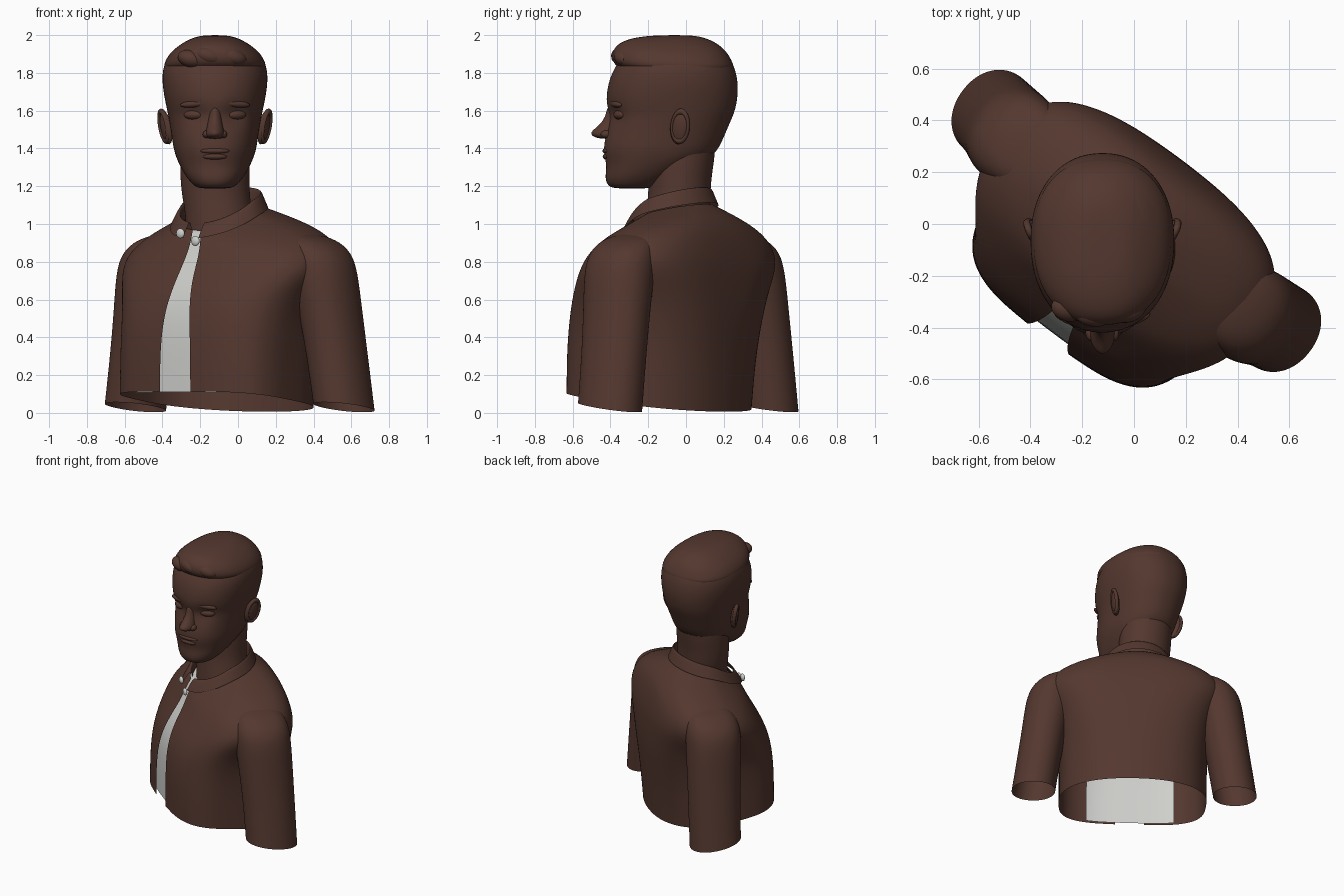
import bpy, bmesh, math
from mathutils import Matrix, Euler

if "Cube" in bpy.data.objects:
    bpy.data.objects.remove(bpy.data.objects["Cube"])


def material(name, rgb):
    m = bpy.data.materials.new(name)
    m.diffuse_color = (*rgb, 1)
    m.use_nodes = True
    m.node_tree.nodes["Principled BSDF"].inputs["Base Color"].default_value = m.diffuse_color
    return m


BROWN = material("dark_brown", (0.088, 0.039, 0.028))
WHITE = material("shirt_white", (0.62, 0.62, 0.60))
YAW = -math.atan2(0.6, 0.8)      # the body is turned, the head looks ahead
HX = -0.122                      # centre line of the head


def finish(name, bm, mat, subdiv=0):
    bmesh.ops.recalc_face_normals(bm, faces=bm.faces)
    me = bpy.data.meshes.new(name)
    bm.to_mesh(me)
    bm.free()
    me.materials.append(mat)
    for p in me.polygons:
        p.use_smooth = True
    ob = bpy.data.objects.new(name, me)
    bpy.context.collection.objects.link(ob)
    if subdiv:
        mod = ob.modifiers.new("smooth", 'SUBSURF')
        mod.levels = mod.render_levels = subdiv
        mod.boundary_smooth = 'PRESERVE_CORNERS'
    return ob


def power(x, e):
    return math.copysign(abs(x) ** e, x)


def loft(name, rings, mat, yaw=0.0, gaps=None, panel=False, caps="", seg=28):
    """Skin superellipse rings (z, tilt, half width, front, back, exponent, centre x).
    The exponent may be a (front, back) pair.
    gaps: half width of the front opening, or of the strip itself if panel."""
    bm = bmesh.new()
    rot = Matrix.Rotation(yaw, 3, 'Z')
    rows = []
    for i, (z, k, a, f, b, n, cx) in enumerate(rings):
        nf, nb = n if isinstance(n, tuple) else (n, n)
        t0 = math.asin(min(1, gaps[i] / a) ** (nf / 2)) if gaps else 0
        lo, hi = (-t0, t0) if panel else (t0, 2 * math.pi - t0)
        mid, h = (f + b) / 2, (b - f) / 2
        row = []
        for j in range(seg + (1 if gaps else 0)):
            t = lo + (hi - lo) * j / seg
            e = 2 / (nf if math.cos(t) > 0 else nb)
            d = -h * power(math.cos(t), e)
            dz = k * d * (0.5 if k > 0 and d > 0 else 1)
            v = bm.verts.new((cx + a * power(math.sin(t), e), mid + d, z + dz))
            v.co = rot @ v.co
            row.append(v)
        rows.append(row)
    for r0, r1 in zip(rows, rows[1:]):
        for j in range(seg):
            k = (j + 1) % len(r0)
            bm.faces.new((r0[j], r0[k], r1[k], r1[j]))
    if "b" in caps:
        bm.faces.new(rows[0])
    if "t" in caps:
        bm.faces.new(rows[-1])
    return finish(name, bm, mat, 2)


def ellipsoid(name, loc, size, mat=BROWN, rot=(0, 0, 0)):
    bm = bmesh.new()
    bmesh.ops.create_uvsphere(bm, u_segments=20, v_segments=12, radius=1)
    bm.transform(Matrix.LocRotScale(loc, Euler(rot), size))
    return finish(name, bm, mat)


def head_loft(name, rows, caps="bt", n=2.2, seg=28):
    return loft(name, [(z, 0, a, f, b, n, HX) for z, a, f, b in rows], BROWN, caps=caps, seg=seg)


# Jacket body, open at the bottom and down the front, widening into the shoulders
torso = [
    (0.06, -0.13, 0.505, -0.555, 0.27, (3.5, 2.2), 0),
    (0.30, -0.05, 0.505, -0.555, 0.29, (3.5, 2.3), 0),
    (0.50, 0.00, 0.515, -0.545, 0.31, (3.2, 2.6), 0),
    (0.65, 0.05, 0.56, -0.51, 0.31, (2.8, 2.9), 0),
    (0.77, 0.10, 0.63, -0.46, 0.305, (2.3, 3.1), 0),
    (0.87, 0.18, 0.61, -0.415, 0.28, (2.2, 2.9), 0),
    (0.95, 0.24, 0.51, -0.385, 0.25, (2.1, 2.5), 0),
    (1.01, 0.32, 0.36, -0.36, 0.195, (2, 2.2), -0.01),
    (1.06, 0.42, 0.22, -0.32, 0.11, 2, -0.03)]
loft("jacket_body", torso, BROWN, YAW, gaps=[.1, .1, .085, .065, .05, .042, .035, .03, .03], seg=44)

# Shirt front behind the jacket opening
inner = [(z, k, a - .03, f + .03, b - .03, n, cx) for z, k, a, f, b, n, cx in torso]
inner.append((1.0, 0.42, 0.17, -0.23, 0.08, 2, -0.03))
loft("shirt_front", inner, WHITE, YAW, gaps=[.3] * 7 + [.24, .17, .15], panel=True, seg=16)

# Folded collar, high at the nape and low in front
loft("collar", [
    (1.05, 0.50, 0.265, -0.38, 0.125, 2, -0.03),
    (1.10, 0.56, 0.242, -0.355, 0.105, 2, -0.03),
    (1.135, 0.62, 0.226, -0.33, 0.09, 2, -0.03),
    (1.13, 0.62, 0.216, -0.315, 0.08, 2, -0.03),
    (1.04, 0.45, 0.21, -0.305, 0.075, 2, -0.03)],
    BROWN, YAW, gaps=[.05, .05, .05, .05, .05], seg=36)

# Two small buttons below the collar
turn = Matrix.Rotation(YAW, 3, 'Z')
for i, p in enumerate([(-0.10, -0.375, 0.95), (0.005, -0.383, 0.91)]):
    co = turn @ Matrix.Translation(p).to_translation()
    ellipsoid(f"button_{i + 1}", co, (0.026, 0.014, 0.026), WHITE, (0, 0, YAW))

# Short sleeves, open at the hem: (z, tilt, centre x, centre y, radius x, radius y)
sleeve = [(0.03, -.15, .69, .015, .15, .178), (0.30, -.05, .65, .01, .15, .18),
          (0.55, 0, .61, .0, .155, .187), (0.75, 0, .575, -.01, .167, .195),
          (0.85, 0, .545, -.01, .16, .185), (0.92, 0, .49, -.01, .125, .15),
          (0.955, 0, .42, -.01, .05, .07)]
for side, label in ((1, "left"), (-1, "right")):
    loft(f"sleeve_{label}", [(z, k, ru, cv - rv, cv + rv, 2.1, side * cu)
                             for z, k, cu, cv, ru, rv in sleeve], BROWN, YAW, caps="t")

# Neck
loft("neck", [(0.92, 0, 0.19, -0.23, 0.11, 2, -0.085), (1.05, 0, 0.178, -0.215, 0.12, 2, -0.10),
              (1.15, 0, 0.18, -0.20, 0.13, 2, -0.118), (1.25, 0, 0.185, -0.20, 0.136, 2, HX),
              (1.33, 0, 0.185, -0.20, 0.15, 2, HX), (1.45, 0, 0.18, -0.20, 0.16, 2, HX)], BROWN)

# Skull and face, with shallow hollows pressed in at the eyes
head = head_loft("head", [
    (1.187, .075, -.375, -.20), (1.20, .11, -.415, -.14), (1.245, .15, -.43, -.06),
    (1.30, .182, -.42, .04), (1.35, .205, -.43, .13), (1.40, .22, -.438, .175),
    (1.47, .23, -.425, .205), (1.54, .242, -.41, .235), (1.585, .25, -.408, .255),
    (1.64, .262, -.425, .27), (1.72, .277, -.418, .278), (1.80, .281, -.395, .268),
    (1.87, .262, -.35, .24), (1.93, .21, -.30, .20), (1.97, .15, -.24, .14), (1.988, .07, -.15, .05)],
    seg=40)
for v in head.data.vertices:
    if v.co.y < -.2:
        dx = (abs(v.co.x - HX) - .105) / .055
        v.co.y += .03 * math.exp(-dx * dx - ((v.co.z - 1.575) / .045) ** 2)

# Hair swept up over the forehead
head_loft("hair", [
    (1.80, .25, -.30, .235), (1.83, .272, -.365, .258), (1.86, .267, -.392, .246),
    (1.91, .238, -.395, .22), (1.96, .172, -.36, .165), (1.99, .11, -.27, .09),
    (2.0, .05, -.14, .02)], n=2.3)
for i, (x, y, z, w) in enumerate([(-.13, -.325, 1.875, .07), (-.03, -.345, 1.89, .08), (.09, -.33, 1.885, .08)]):
    ellipsoid(f"quiff_lock_{i + 1}", (HX + x, y, z), (w, .052, .045), rot=(0, .25, x * 1.5))

# Nose
head_loft("nose", [(1.63, .03, -.42, -.34), (1.565, .034, -.424, -.34), (1.515, .042, -.468, -.34),
                   (1.485, .05, -.51, -.34), (1.462, .05, -.495, -.34), (1.45, .035, -.45, -.34)], n=1.8)

# Lips
ellipsoid("upper_lip", (HX, -.416, 1.387), (.078, .026, .017))
ellipsoid("lower_lip", (HX, -.414, 1.357), (.066, .027, .018))

# Paired features: nostril wings, closed eyelids, brows and ears
for s, label in ((1, "left"), (-1, "right")):
    ellipsoid(f"nostril_{label}", (HX + s * .043, -.42, 1.475), (.022, .032, .021))
    ellipsoid(f"eyelid_{label}", (HX + s * .112, -.35, 1.578), (.055, .03, .026), rot=(0, 0, s * .35))
    ellipsoid(f"brow_{label}", (HX + s * .115, -.372, 1.635), (.075, .02, .018), rot=(0, s * .08, s * .35))
    ear_rot = (-.15, s * .14, -s * .4)
    ellipsoid(f"ear_{label}", (HX + s * .258, -.035, 1.51), (.024, .052, .09), rot=ear_rot)
    bpy.ops.mesh.primitive_torus_add(major_radius=1, minor_radius=.2, major_segments=28, minor_segments=8)
    rim = bpy.context.object
    rim.name = f"ear_rim_{label}"
    rim.data.transform(Matrix.LocRotScale((HX + s * .27, -.03, 1.517), Euler(ear_rot), (.07, .046, .08))
                       @ Matrix.Rotation(math.pi / 2, 4, 'Y'))
    rim.data.materials.append(BROWN)
    bpy.ops.object.shade_smooth()
